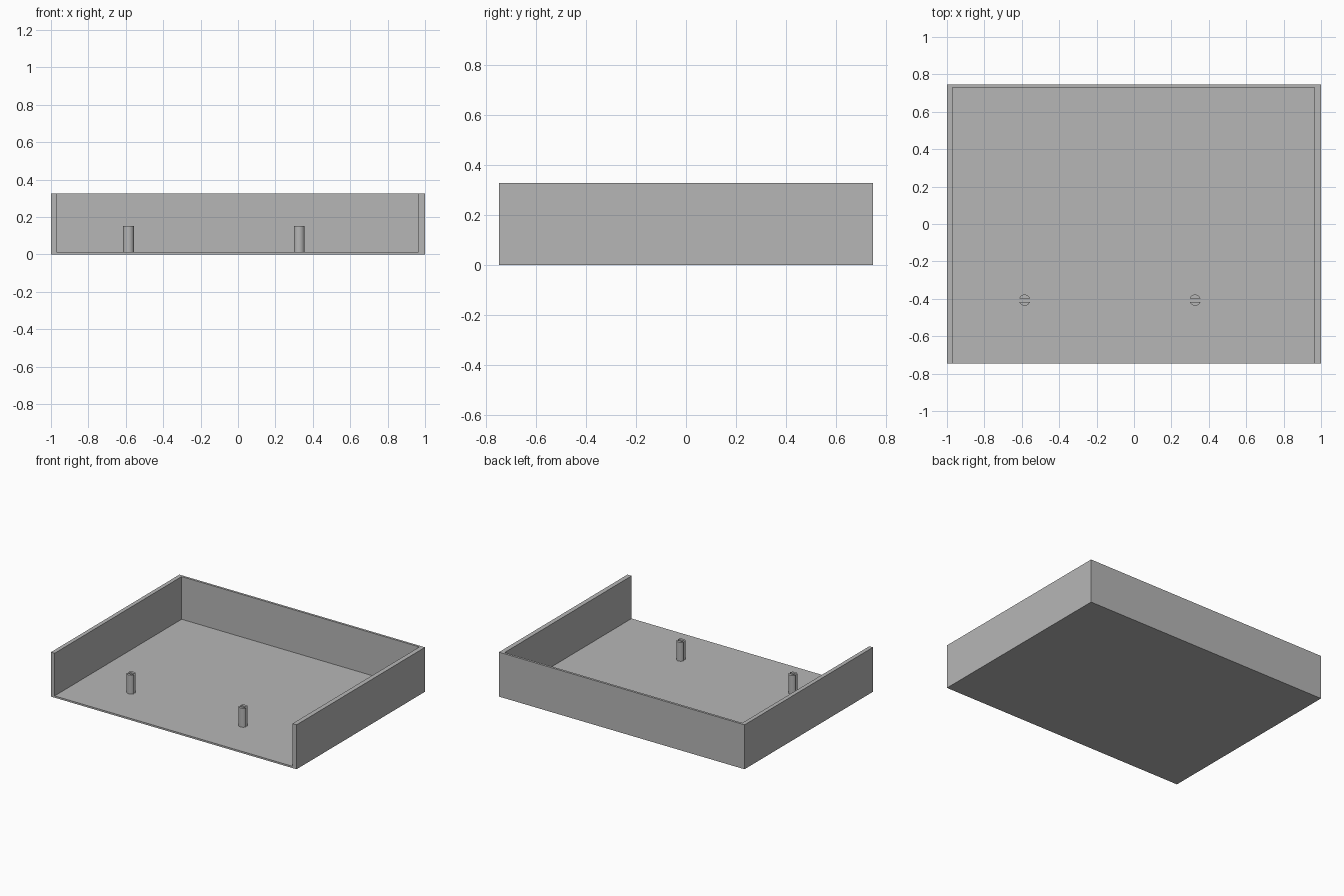
import bpy, bmesh, math
from mathutils import Vector

cube = bpy.data.objects.get("Cube")
if cube:
    bpy.data.objects.remove(cube, do_unlink=True)

grey = bpy.data.materials.new("plain grey")
grey.use_nodes = True
colour = (0.47, 0.47, 0.47, 1)
grey.diffuse_color = colour
grey.node_tree.nodes["Principled BSDF"].inputs["Base Color"].default_value = colour

FLOOR = 0.013
HALF_DEPTH = 0.747
HEIGHT = 0.327


def make_object(name, bm):
    bmesh.ops.recalc_face_normals(bm, faces=bm.faces)
    mesh = bpy.data.meshes.new(name)
    bm.to_mesh(mesh)
    bm.free()
    mesh.materials.append(grey)
    obj = bpy.data.objects.new(name, mesh)
    bpy.context.collection.objects.link(obj)
    return obj


def make_box(name, low, high):
    low, high = Vector(low), Vector(high)
    bm = bmesh.new()
    bmesh.ops.create_cube(bm, size=1)
    bmesh.ops.scale(bm, vec=high - low, verts=bm.verts)
    bmesh.ops.translate(bm, vec=(low + high) / 2, verts=bm.verts)
    return make_object(name, bm)


def activate(obj):
    bpy.ops.object.select_all(action='DESELECT')
    obj.select_set(True)
    bpy.context.view_layer.objects.active = obj


def make_post(name, x, y, radius=0.03, top=0.152, half_slot=0.009, steps=20):
    # Two round-backed halves with a slot between them along x
    bm = bmesh.new()
    start = math.asin(half_slot / radius)
    for side in (1, -1):
        verts = []
        for i in range(steps + 1):
            a = start + (math.pi - 2 * start) * i / steps
            verts.append(bm.verts.new((x + radius * math.cos(a),
                                       y + side * radius * math.sin(a), FLOOR)))
        base = bm.faces.new(verts)
        result = bmesh.ops.extrude_face_region(bm, geom=[base], use_keep_orig=True)
        raised = [v for v in result["geom"] if isinstance(v, bmesh.types.BMVert)]
        bmesh.ops.translate(bm, vec=(0, 0, top - FLOOR), verts=raised)
    post = make_object(name, bm)
    activate(post)
    bpy.ops.object.shade_smooth_by_angle(angle=math.radians(30))


# Tray: solid block hollowed from the top and the front
tray = make_box("tray", (-1, -HALF_DEPTH, 0), (1, HALF_DEPTH, HEIGHT))
cavity = make_box("cavity_cutter", (-0.97, -1, FLOOR), (0.966, 0.73, 1))
cavity.hide_render = True
activate(tray)
cut = tray.modifiers.new("hollow", 'BOOLEAN')
cut.operation = 'DIFFERENCE'
cut.solver = 'EXACT'
cut.object = cavity
bpy.ops.object.modifier_apply(modifier=cut.name)
bpy.data.objects.remove(cavity, do_unlink=True)

# Slotted posts standing on the floor
make_post("right_post", -0.585, -0.407)
make_post("left_post", 0.327, -0.407)
